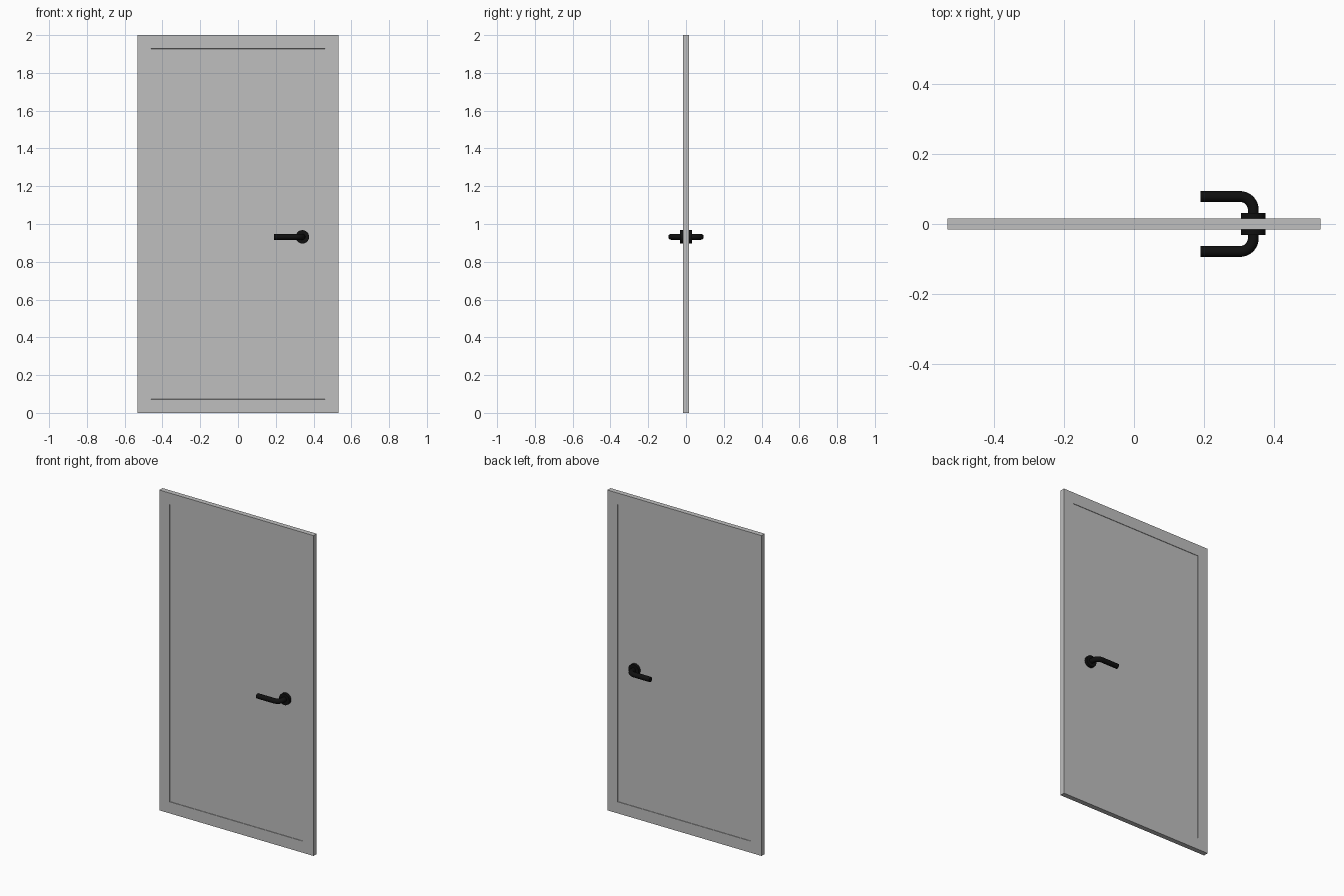
import bpy, bmesh, math
from mathutils import Matrix, Vector

if "Cube" in bpy.data.objects:
    bpy.data.objects.remove(bpy.data.objects["Cube"])


def material(name, rgb):
    m = bpy.data.materials.new(name)
    m.diffuse_color = (*rgb, 1)
    m.use_nodes = True
    m.node_tree.nodes["Principled BSDF"].inputs["Base Color"].default_value = m.diffuse_color
    return m


GREY = material("door grey", (0.52, 0.52, 0.52))
BLACK = material("handle black", (0.005, 0.005, 0.005))


def make_object(name, bm, mat, smooth=False):
    bmesh.ops.recalc_face_normals(bm, faces=bm.faces)
    me = bpy.data.meshes.new(name)
    bm.to_mesh(me)
    bm.free()
    ob = bpy.data.objects.new(name, me)
    bpy.context.collection.objects.link(ob)
    me.materials.append(mat)
    if smooth:
        bpy.ops.object.select_all(action='DESELECT')
        ob.select_set(True)
        bpy.context.view_layer.objects.active = ob
        bpy.ops.object.shade_smooth_by_angle(angle=math.radians(40))
    return ob


# Door leaf with a shallow recessed panel on both sides
W, T, H = 0.533, 0.0157, 2.0
bm = bmesh.new()
bmesh.ops.create_cube(bm, size=1, matrix=Matrix.Translation((0, 0, H / 2))
                      @ Matrix.Diagonal((2 * W, 2 * T, H, 1)))
bm.normal_update()
for f in [f for f in bm.faces if abs(f.normal.y) > 0.9]:
    side = math.copysign(1, f.normal.y)
    bmesh.ops.inset_region(bm, faces=[f], thickness=0.102)
    bmesh.ops.inset_region(bm, faces=[f], thickness=0.0005)
    bmesh.ops.translate(bm, verts=f.verts, vec=(0, -side * 0.003, 0))
make_object("door_leaf", bm, GREY)

# Handles: a round rose and a bent tube lever on each side
HX, HZ, R, BEND, REACH = 0.341, 0.932, 0.0155, 0.038, 0.0785


def rose(name, side):
    bm = bmesh.new()
    bmesh.ops.create_cone(
        bm, cap_ends=True, segments=32, radius1=0.0355, radius2=0.0355, depth=0.02,
        matrix=Matrix.Translation((HX, side * 0.0215, HZ)) @ Matrix.Rotation(math.pi / 2, 4, 'X'))
    make_object(name, bm, BLACK, True)


def lever(name, side):
    # Path: out of the door, round the bend, then along towards the hinge side
    path = [(HX, 0.02, 0)]
    for i in range(11):
        a = math.radians(90 * i / 10)
        path.append((HX - BEND + BEND * math.cos(a), REACH - BEND + BEND * math.sin(a), a))
    path.append((0.19, REACH, math.pi / 2))
    bm = bmesh.new()
    rings = []
    for x, y, a in path:
        out = Vector((math.cos(a), math.sin(a), 0))
        ring = []
        for k in range(24):
            t = math.tau * k / 24
            p = Vector((x, y, HZ)) + out * R * math.cos(t) + Vector((0, 0, R * math.sin(t)))
            ring.append(bm.verts.new((p.x, side * p.y, p.z)))
        rings.append(ring)
    for r0, r1 in zip(rings, rings[1:]):
        for k in range(24):
            j = (k + 1) % 24
            bm.faces.new((r0[k], r0[j], r1[j], r1[k]))
    bm.faces.new(rings[0])
    bm.faces.new(rings[-1])
    make_object(name, bm, BLACK, True)


for label, side in (("front", -1), ("back", 1)):
    rose(label + "_rose", side)
    lever(label + "_lever", side)
